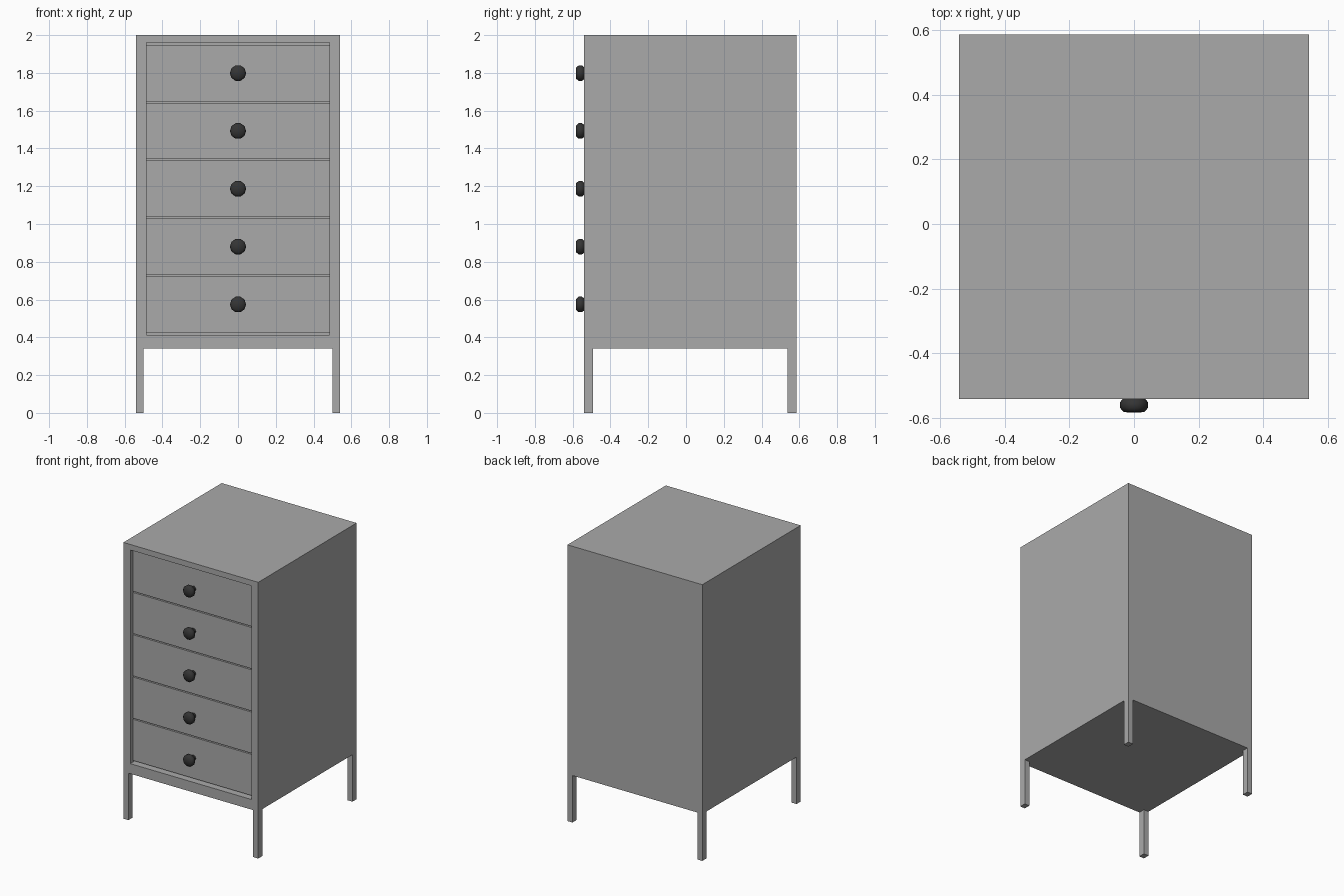
import bpy, bmesh, math
from mathutils import Matrix, Vector

if "Cube" in bpy.data.objects:
    bpy.data.objects.remove(bpy.data.objects["Cube"])

W, YF, YB, ZB, ZT = 0.54, -0.54, 0.585, 0.34, 2.0   # cabinet limits
OX, OZ0, OZ1 = 0.485, 0.413, 1.96                   # front opening


def material(name, c):
    m = bpy.data.materials.new(name)
    m.diffuse_color = (c, c, c, 1)
    m.use_nodes = True
    m.node_tree.nodes["Principled BSDF"].inputs["Base Color"].default_value = m.diffuse_color
    return m


grey = material("grey paint", 0.40)
dark = material("dark knob", 0.035)


def add_object(name, bm, mat):
    bmesh.ops.recalc_face_normals(bm, faces=bm.faces)
    me = bpy.data.meshes.new(name)
    bm.to_mesh(me)
    bm.free()
    me.materials.append(mat)
    ob = bpy.data.objects.new(name, me)
    bpy.context.collection.objects.link(ob)
    return ob


def box(x0, x1, y0, y1, z0, z1):
    bm = bmesh.new()
    bmesh.ops.create_cube(bm, size=1)
    bmesh.ops.scale(bm, vec=(x1 - x0, y1 - y0, z1 - z0), verts=bm.verts)
    bmesh.ops.translate(bm, vec=((x0 + x1) / 2, (y0 + y1) / 2, (z0 + z1) / 2), verts=bm.verts)
    return bm


def extrude(bm, faces, offset):
    out = bmesh.ops.extrude_discrete_faces(bm, faces=faces)
    verts = {v for f in out["faces"] for v in f.verts}
    bmesh.ops.translate(bm, vec=offset, verts=list(verts))


# cabinet: one shell with a hollow front and four flush legs
bm = box(-W, W, YF, YB, ZB, ZT)
cuts = [("X", s * d) for s in (-1, 1) for d in (OX, 0.50)]
cuts += [("Y", YF + 0.047), ("Y", YB - 0.047), ("Z", OZ0), ("Z", OZ1)]
for axis, d in cuts:
    n = Vector([axis == a for a in "XYZ"])
    bmesh.ops.bisect_plane(bm, geom=bm.verts[:] + bm.edges[:] + bm.faces[:],
                           plane_co=n * d, plane_no=n)
bm.normal_update()
feet, front = [], []
for f in bm.faces:
    c = f.calc_center_median()
    if f.normal.z < -0.9 and abs(c.x) > 0.5 and (c.y < YF + 0.047 or c.y > YB - 0.047):
        feet.append(f)
    if f.normal.y < -0.9 and abs(c.x) < OX and OZ0 < c.z < OZ1:
        front.append(f)
extrude(bm, feet, (0, 0, -ZB))
extrude(bm, front, (0, YB - YF - 0.05, 0))
add_object("cabinet", bm, grey)

# knob profile: (radius, y), revolved around the y axis
profile = [(0.02, -0.508), (0.02, -0.53), (0.034, -0.54), (0.043, -0.55),
           (0.043, -0.568), (0.032, -0.581), (0.0, -0.583)]

for i in range(5):
    z = 0.574 + i * 0.3062
    # drawer
    add_object(f"drawer_{i + 1}", box(-OX + 0.001, OX - 0.001, -0.51, 0.5, z - 0.149, z + 0.149), grey)
    # knob
    bm = bmesh.new()
    vs = [bm.verts.new((r, y, 0)) for r, y in profile]
    es = [bm.edges.new(p) for p in zip(vs, vs[1:])]
    bmesh.ops.spin(bm, geom=vs + es, axis=(0, 1, 0), cent=(0, 0, 0), angle=math.tau, steps=10)
    bmesh.ops.remove_doubles(bm, verts=bm.verts, dist=1e-4)
    bmesh.ops.transform(bm, matrix=Matrix.Translation((0, 0, z)), verts=bm.verts)
    for f in bm.faces:
        f.smooth = True
    add_object(f"knob_{i + 1}", bm, dark)
